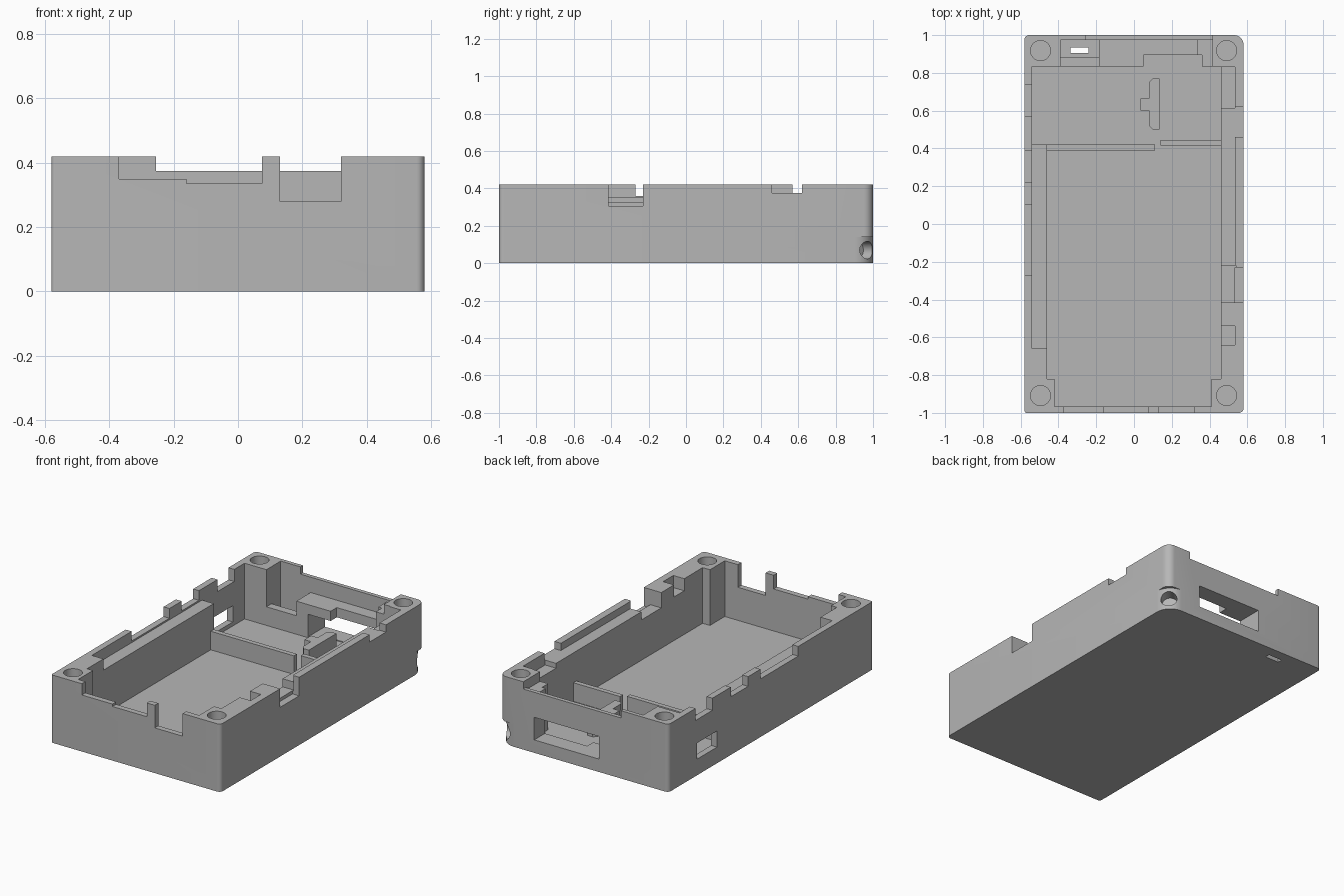
import bpy, bmesh
from math import sin, cos, pi
from mathutils import Matrix, Vector

old = bpy.data.objects.get("Cube")
if old:
    bpy.data.objects.remove(old, do_unlink=True)

grey = bpy.data.materials.new("matte grey")
grey.use_nodes = True
grey.diffuse_color = (0.47, 0.47, 0.47, 1)
grey.node_tree.nodes["Principled BSDF"].inputs["Base Color"].default_value = (0.47, 0.47, 0.47, 1)

HX, HY, TOP, FLOOR, ABOVE = 0.58, 1.0, 0.42, 0.075, 0.5


def make_object(name, bm):
    bmesh.ops.recalc_face_normals(bm, faces=bm.faces)
    mesh = bpy.data.meshes.new(name)
    bm.to_mesh(mesh)
    bm.free()
    mesh.materials.append(grey)
    obj = bpy.data.objects.new(name, mesh)
    bpy.context.collection.objects.link(obj)
    return obj


def prism(name, outline, z0, z1):
    bm = bmesh.new()
    face = bm.faces.new([bm.verts.new((x, y, z0)) for x, y in outline])
    new = bmesh.ops.extrude_face_region(bm, geom=[face])["geom"]
    bmesh.ops.translate(bm, vec=(0, 0, z1 - z0), verts=[v for v in new if isinstance(v, bmesh.types.BMVert)])
    return make_object(name, bm)


def box(name, x0, x1, y0, y1, z0, z1=ABOVE):
    return prism(name, [(x0, y0), (x1, y0), (x1, y1), (x0, y1)], z0, z1)


def cylinder(name, radius, depth, matrix):
    bm = bmesh.new()
    bmesh.ops.create_cone(bm, cap_ends=True, segments=40, radius1=radius, radius2=radius,
                          depth=depth, matrix=matrix)
    return make_object(name, bm)


def arc(cx, cy, r, start, steps=8):
    return [(cx + r * cos(start + pi / 2 * i / steps), cy + r * sin(start + pi / 2 * i / steps))
            for i in range(steps + 1)]


def cut(target, cutter):
    cutter.hide_render = True
    mod = target.modifiers.new("cut", "BOOLEAN")
    mod.operation, mod.solver, mod.object = "DIFFERENCE", "EXACT", cutter
    bpy.ops.object.select_all(action="DESELECT")
    bpy.context.view_layer.objects.active = target
    target.select_set(True)
    bpy.ops.object.modifier_apply(modifier=mod.name)
    bpy.data.objects.remove(cutter, do_unlink=True)


# Case block with rounded upright corners
outline = []
for sx, sy, r, turn in ((1, 1, 0.05, 0), (-1, 1, 0.025, 1), (-1, -1, 0.012, 2), (1, -1, 0.025, 3)):
    outline += arc(sx * (HX - r), sy * (HY - r), r, turn * pi / 2)
case = prism("case", outline, 0, TOP)

cuts = [
    # Interior cavity
    ("main cavity", -0.46, 0.46, -0.82, 0.835, FLOOR),
    ("front cavity", -0.42, 0.41, -0.965, -0.8, FLOOR),
    ("rear cavity", -0.54, 0.46, 0.42, 0.835, FLOOR),
    ("rear pocket", 0.05, 0.36, 0.8, 0.895, FLOOR),
    # Rear shelf, pit and ports
    ("pit lip", -0.39, -0.185, 0.8, 0.975, 0.19),
    ("pit", -0.39, -0.185, 0.885, 0.975, FLOOR),
    ("shelf", -0.19, 0.335, 0.8, 0.975, 0.28),
    ("shelf step", 0.33, 0.415, 0.83, 0.975, 0.36),
    ("back rim", -0.255, 0.415, 0.95, 1.1, 0.375),
    ("back port", -0.105, 0.34, 0.8, 1.1, 0.08, 0.22),
    ("floor slot", -0.335, -0.24, 0.905, 0.935, -0.1, 0.15),
    ("side port", -0.7, -0.5, 0.525, 0.72, 0.1, 0.2),
    # Front rim notches
    ("front notch a", -0.37, -0.155, -1.1, -0.95, 0.35),
    ("front notch b", -0.16, 0.075, -1.1, -0.95, 0.335),
    ("front notch c", 0.13, 0.32, -1.1, -0.95, 0.28),
    # Right wall ledge and rim notches
    ("right ledge", -0.54, -0.45, -0.66, 0.43, 0.35),
    ("right notch a", -0.7, -0.53, 0.57, 0.735, 0.345),
    ("right notch b", -0.7, -0.53, 0.22, 0.39, 0.36),
    ("right notch c", -0.7, -0.53, -0.27, 0.1, 0.36),
    # Left wall ledge, rim notches and recess
    ("left ledge", 0.45, 0.535, -0.225, 0.62, 0.375),
    ("left rear ledge", 0.45, 0.535, 0.615, 0.83, 0.345),
    ("left notch a", 0.53, 0.7, 0.46, 0.62, 0.375),
    ("left notch b", 0.535, 0.7, -0.415, -0.23, 0.305),
    ("left inner notch", 0.45, 0.54, -0.415, -0.22, 0.325),
    ("left recess", 0.45, 0.535, -0.64, -0.54, 0.345),
]
for spec in cuts:
    cut(case, box(*spec))

# Screw holes
for x in (-0.495, 0.49):
    for y in (-0.908, 0.918):
        cut(case, cylinder("screw hole", 0.053, 0.4, Matrix.Translation((x, y, TOP))))

# Lower corner relief with a diagonal strap hole
relief = arc(0.48, 0.9, 0.1, 0) + [(0.48, 1.1), (0.7, 1.1), (0.7, 0.9)]
cut(case, prism("corner relief", relief, -0.05, 0.14))
aim = Vector((1, 1, 0)).to_track_quat("Z", "Y").to_matrix().to_4x4()
cut(case, cylinder("strap hole", 0.047, 0.24, Matrix.Translation((HX, HY, 0.07)) @ aim))

bpy.ops.object.select_all(action="DESELECT")
bpy.context.view_layer.objects.active = case
case.select_set(True)
bpy.ops.object.shade_smooth_by_angle(angle=0.5)

# Low partitions standing on the floor
box("partition_right", -0.48, 0.11, 0.39, 0.42, 0.05, 0.19)
box("partition_left", 0.14, 0.48, 0.415, 0.445, 0.05, 0.19)

# Board support rib with side stub
rib = [(0.135, 0.5), (0.135, 0.77), (0.1, 0.77), (0.08, 0.75), (0.08, 0.665), (0.035, 0.665),
       (0.035, 0.6), (0.08, 0.6), (0.08, 0.52), (0.1, 0.5)]
prism("support_rib", rib, 0.05, 0.19)
